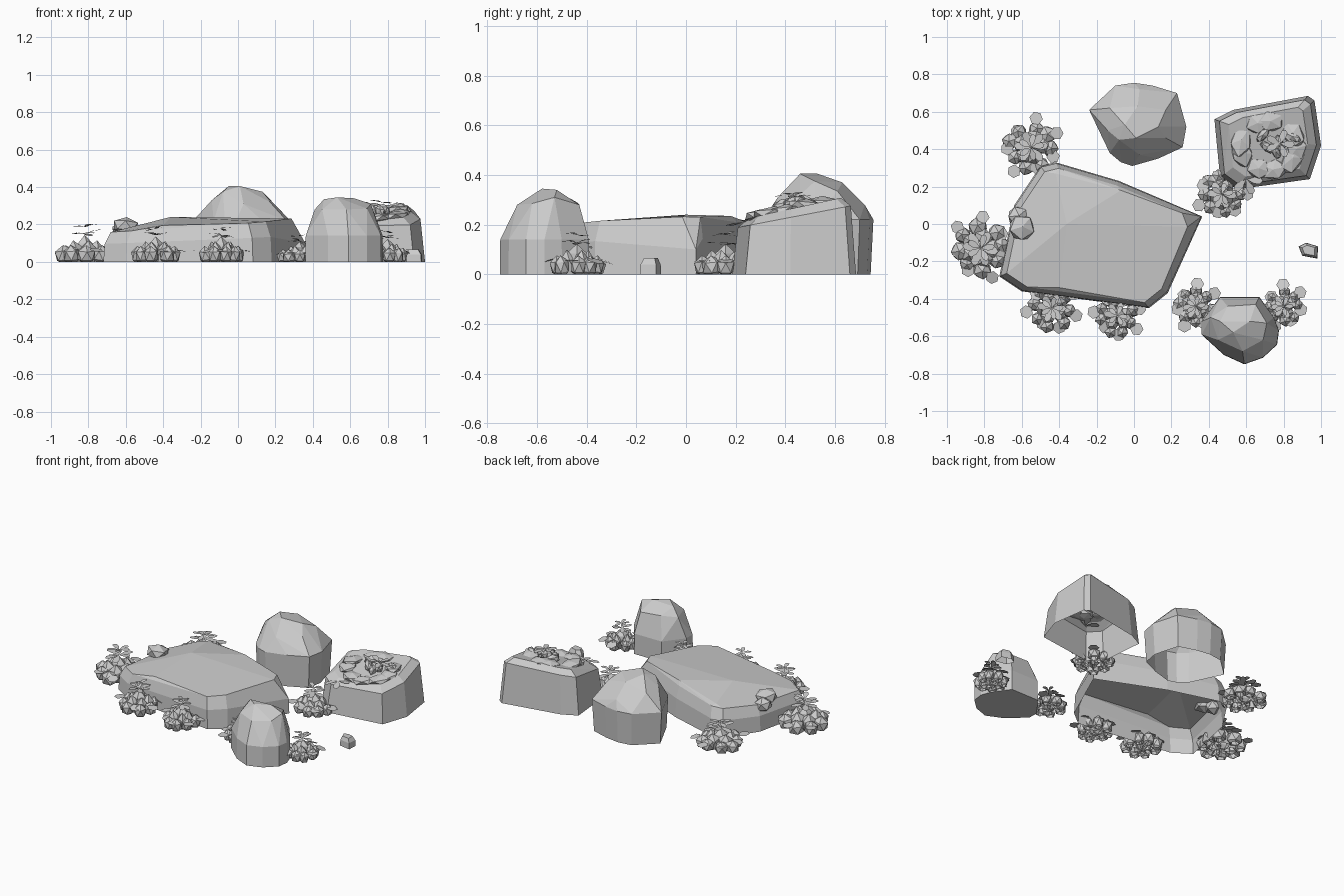
import bpy, bmesh, math, random
from mathutils import Matrix, Vector

random.seed(4)
cube = bpy.data.objects.get("Cube")
if cube:
    bpy.data.objects.remove(cube, do_unlink=True)

# One stone grey for everything
grey = bpy.data.materials.new("stone_grey")
grey.use_nodes = True
tone = (0.6, 0.6, 0.6, 1)
grey.diffuse_color = tone
grey.node_tree.nodes["Principled BSDF"].inputs["Base Color"].default_value = tone


def finish(bm, name):
    mesh = bpy.data.meshes.new(name)
    bm.to_mesh(mesh)
    bm.free()
    mesh.materials.append(grey)
    obj = bpy.data.objects.new(name, mesh)
    bpy.context.collection.objects.link(obj)
    return obj


def rock(name, outline, layers, tilt=(0, 0), crown=(), open_base=True):
    """Faceted boulder: hull of scaled ground outlines and a few crown points."""
    bm = bmesh.new()
    centre = sum((Vector(p) for p in outline), Vector((0, 0))) / len(outline)
    top = layers[-1][0]
    for z, scale in layers:
        for p in outline:
            offset = (Vector(p) - centre) * scale
            lift = z + offset.dot(Vector(tilt)) * z / top
            x, y = centre + offset
            bm.verts.new((x, y, lift))
    for p in crown:
        bm.verts.new(p)
    hull = bmesh.ops.convex_hull(bm, input=bm.verts)
    spare = [v for v in hull["geom_interior"] if isinstance(v, bmesh.types.BMVert)]
    bmesh.ops.delete(bm, geom=spare, context='VERTS')
    bmesh.ops.dissolve_limit(bm, angle_limit=math.radians(5),
                             verts=bm.verts, edges=bm.edges)
    bm.normal_update()
    if open_base:
        base = [f for f in bm.faces if f.normal.z < -0.95]
        bmesh.ops.delete(bm, geom=base, context='FACES_ONLY')
    return finish(bm, name)


def lump(bm, place, size, turn=0.0, lean=0.0):
    """Low-poly bulb or chip of stone."""
    matrix = (Matrix.Translation(place) @ Matrix.Rotation(turn, 4, 'Z')
              @ Matrix.Rotation(lean, 4, 'Y') @ Matrix.Diagonal((*size, 1)))
    bmesh.ops.create_icosphere(bm, subdivisions=1, radius=1, matrix=matrix)


def disc(bm, place, radius, turn, lean):
    """Flat six-sided leaf."""
    matrix = (Matrix.Translation(place) @ Matrix.Rotation(turn, 4, 'Z')
              @ Matrix.Rotation(lean, 4, 'Y'))
    bmesh.ops.create_circle(bm, cap_ends=True, segments=6, radius=radius, matrix=matrix)


def star(bm, place, length, count):
    """Rosette of flat leaves, slightly raised or drooping."""
    for i in range(count):
        matrix = (Matrix.Translation(place)
                  @ Matrix.Rotation(math.tau * i / count + random.uniform(-.2, .2), 4, 'Z')
                  @ Matrix.Rotation(random.uniform(-0.25, 0.2), 4, 'Y'))
        shape = [(0, 0, 0), (0.5, -0.22, 0.05), (0.85, -0.2, 0.03),
                 (1, 0, 0), (0.85, 0.2, 0.03), (0.5, 0.22, 0.05)]
        bm.faces.new([bm.verts.new(matrix @ (Vector(p) * length)) for p in shape])


def plant(name, x, y, spread, height, start):
    bm = bmesh.new()
    lump(bm, (x, y, height * 0.3), (0.05, 0.05, height * 0.42))
    # domed rings of fat bulbs, lower towards the outside
    for count, reach, tall in ((5, 0.36, 0.4), (8, 0.72, 0.27)):
        for i in range(count):
            a = start + math.tau * (i + random.uniform(-.15, .15)) / count
            r = spread * reach * random.uniform(0.92, 1.08)
            wide = spread * random.uniform(0.29, 0.35)
            lump(bm, (x + r * math.cos(a), y + r * math.sin(a), height * 0.18),
                 (wide, wide, height * tall), a, 0.15)
    # low leaves, some near the bulbs and some beyond
    for i in range(7):
        a = start + math.tau * i / 7
        r = spread * (1.05, 0.75, 0.85)[i % 3]
        disc(bm, (x + r * math.cos(a), y + r * math.sin(a), height * 0.32),
             0.036, a, random.uniform(-0.1, 0.35))
    star(bm, (x, y, height * 0.75), spread * 0.62, 6)
    star(bm, (x, y, height * 0.93), spread * 0.48, 5)
    bmesh.ops.bisect_plane(bm, geom=bm.verts[:] + bm.edges[:] + bm.faces[:],
                           plane_co=(0, 0, 0), plane_no=(0, 0, 1), clear_inner=True)
    return finish(bm, name)


# Broad flat slab, lower at its right end
rock("broad_slab",
     [(-.72, -.28), (-.6, -.36), (-.38, -.4), (.08, -.45), (.18, -.37),
      (.33, -.01), (.3, .07), (-.08, .23), (-.42, .33), (-.5, .31), (-.64, .1)],
     [(0, 1), (.12, .985), (.195, .92)], tilt=(.07, .02),
     crown=[(-.36, 0, .24), (-.13, 0, .245), (.02, -.03, .243), (.22, .05, .225),
            (.05, -.37, .205), (-.42, .27, .2), (-.4, -.34, .195),
            (-.07, .18, .235), (.365, .04, 0), (.36, .04, .1)])

# Tall rounded boulder at the back
rock("back_boulder",
     [(-.24, .61), (-.19, .52), (-.13, .38), (-.07, .33), (-.01, .31), (.13, .35),
      (.26, .41), (.28, .52), (.23, .7), (.1, .74), (0, .755), (-.1, .74)],
     [(0, .95), (.22, 1)],
     crown=[(-.08, .45, .375), (.01, .46, .405), (-.05, .53, .405), (.13, .52, .375),
            (.17, .61, .335), (.02, .63, .37), (-.13, .62, .33), (-.14, .5, .33),
            (.03, .37, .31), (.17, .46, .32), (.03, .72, .28)])

# Rounded boulder at the front
rock("front_boulder",
     [(.36, -.52), (.36, -.59), (.48, -.7), (.59, -.75), (.69, -.715),
      (.765, -.645), (.775, -.57), (.75, -.5), (.67, -.39), (.46, -.39)],
     [(0, 1), (.14, .99)],
     crown=[(.46, -.52, .335), (.53, -.58, .345), (.62, -.52, .34), (.71, -.53, .31),
            (.69, -.62, .285), (.58, -.68, .28), (.45, -.62, .28), (.5, -.44, .29),
            (.65, -.43, .28), (.41, -.5, .28)], open_base=False)

# Block with a sloping top
rock("sloped_block",
     [(.43, .56), (.53, .61), (.93, .685), (.965, .66), (1, .42),
      (.94, .24), (.55, .185), (.46, .25)],
     [(0, 1), (.235, .91), (.27, .74)], tilt=(0, .22))

# Loose pebble
rock("pebble", [(.88, -.12), (.9, -.17), (.98, -.185), (.985, -.12), (.92, -.1)],
     [(0, 1), (.04, .95), (.065, .65)])

# Broken crust, chips and leaves lying on the sloping block
bm = bmesh.new()
for i in range(9):
    a = math.tau * (i + random.uniform(-.3, .3)) / 9
    x = .72 + .15 * math.cos(a)
    y = .42 + .13 * math.sin(a)
    lump(bm, (x, y, .262 + (y - .42) * .22),
         (random.uniform(.07, .11), .06, random.uniform(.02, .03)),
         a + 1.6, random.uniform(-.15, .15))
for i in range(6):
    x = random.uniform(.68, .87)
    y = random.uniform(.35, .55)
    lump(bm, (x, y, .28 + (y - .42) * .2), (.05, .025, .03),
         random.uniform(0, 3), random.uniform(-.4, .4))
star(bm, (.78, .43, .315), .08, 5)
star(bm, (.6, .24, .21), .09, 5)
finish(bm, "block_rubble")

# Half-buried stones on the slab
bm = bmesh.new()
for x, y, z, width in ((-.6, -.02, .19, .075), (-.62, .04, .16, .06)):
    lump(bm, (x, y, z), (width, width, .05), x * 9, .15)
finish(bm, "slab_stones")

# Plants around the rocks
for label, *values in (("back_right", -.55, .41, .15, .17, 1.4),
                       ("right_side", -.82, -.13, .16, .2, 2.4),
                       ("front_right", -.44, -.45, .13, .19, 0.6),
                       ("front_middle", -.09, -.49, .12, .19, 0.3),
                       ("block", .47, .16, .13, .17, 0.9),
                       ("boulder_right", .33, -.44, .115, .15, 1.5),
                       ("boulder_left", .8, -.44, .11, .17, 1.6)):
    plant(label + "_plant", *values)
